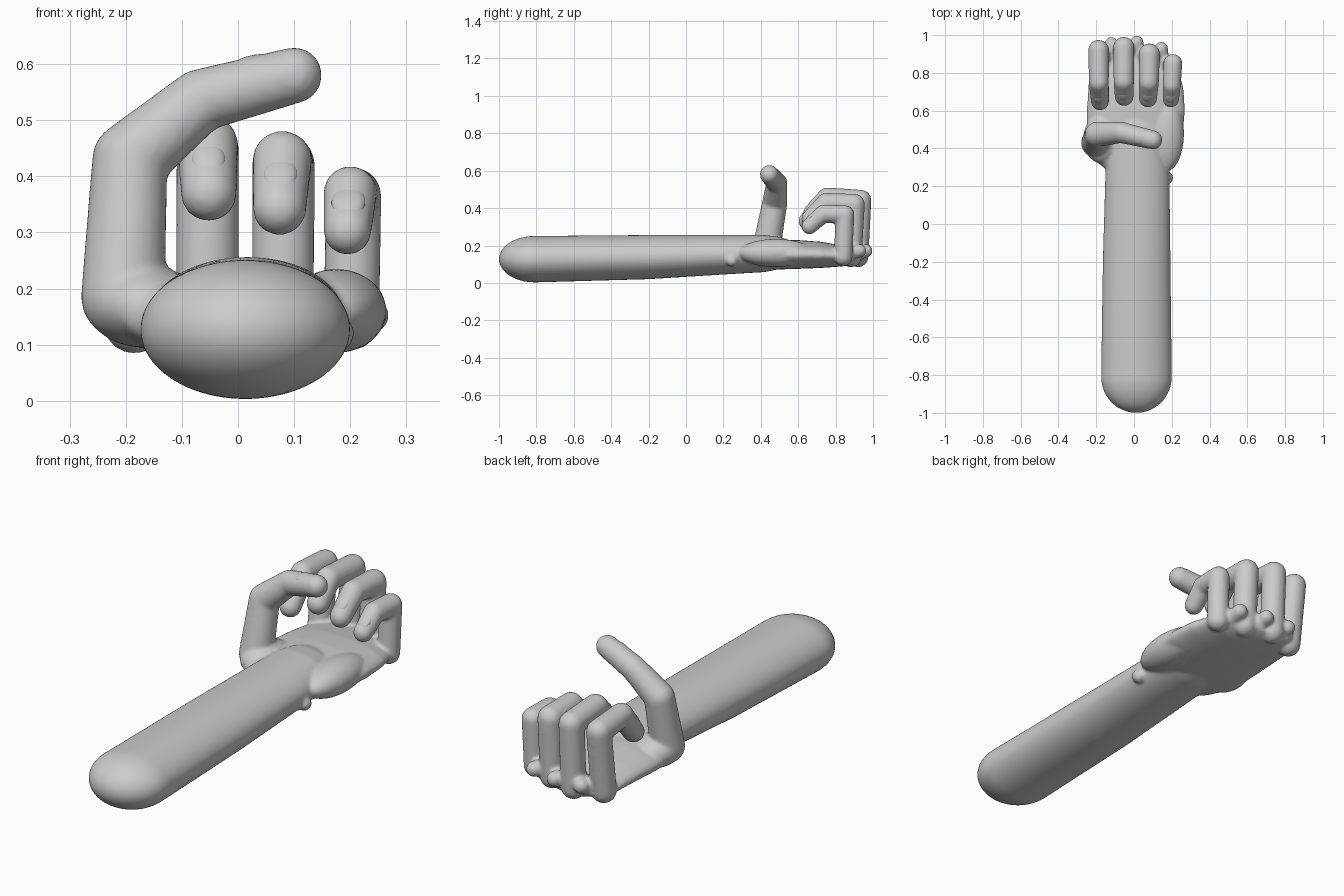
import bpy, bmesh, math
from mathutils import Vector, Matrix

if "Cube" in bpy.data.objects:
    bpy.data.objects.remove(bpy.data.objects["Cube"])

bm = bmesh.new()


def ball(c, r, target=None):
    """Ellipsoid at c; r is one radius or three."""
    r = (r, r, r) if isinstance(r, (int, float)) else r
    m = Matrix.Translation(c) @ Matrix.Diagonal((*r, 1))
    bmesh.ops.create_uvsphere(target or bm, u_segments=32, v_segments=16, radius=1, matrix=m)


def limb(points):
    """Round-jointed tube through (x, y, z, radius) points."""
    for p in points:
        ball(p[:3], p[3])
    for a, b in zip(points, points[1:]):
        va, vb = Vector(a[:3]), Vector(b[:3])
        d = vb - va
        m = Matrix.Translation((va + vb) / 2) @ d.to_track_quat('Z', 'Y').to_matrix().to_4x4()
        bmesh.ops.create_cone(bm, cap_ends=True, segments=32, radius1=a[3], radius2=b[3],
                              depth=d.length, matrix=m)


def loft(sections, n=64):
    """Closed body from elliptical sections (y, cx, cz, rx, rz)."""
    rings = []
    for y, cx, cz, rx, rz in sections:
        rings.append([bm.verts.new((cx + rx * math.cos(t * math.tau / n), y,
                                    cz + rz * math.sin(t * math.tau / n))) for t in range(n)])
    for a, b in zip(rings, rings[1:]):
        for i in range(n):
            j = (i + 1) % n
            bm.faces.new((a[i], a[j], b[j], b[i]))
    bm.faces.new(rings[0][::-1])
    bm.faces.new(rings[-1])


# Forearm with a domed elbow end
dome = [(-0.81 - 0.19 * math.cos(a), 0.013, 0.127, 0.187 * math.sin(a), 0.124 * math.sin(a))
        for a in [math.radians(d) for d in range(3, 90, 6)]]
loft(dome + [(-0.8, 0.013, 0.127, 0.187, 0.124), (-0.2, 0.014, 0.138, 0.179, 0.118),
             (0.25, 0.018, 0.152, 0.17, 0.104), (0.42, 0.015, 0.157, 0.16, 0.099),
             (0.5, 0.01, 0.16, 0.14, 0.086), (0.58, 0.0, 0.16, 0.09, 0.06)])

# Palm slab
loft([(0.27, 0.015, 0.15, 0.14, 0.07), (0.33, 0.0, 0.15, 0.2, 0.075), (0.4, 0.0, 0.15, 0.235, 0.078),
      (0.5, 0.005, 0.15, 0.255, 0.078), (0.6, 0.01, 0.152, 0.26, 0.077), (0.72, 0.01, 0.15, 0.252, 0.07),
      (0.82, 0.0, 0.145, 0.235, 0.058), (0.89, -0.03, 0.143, 0.19, 0.048), (0.94, -0.05, 0.143, 0.11, 0.035)])

# Heel pads and wrist bone
ball((0.175, 0.48, 0.16), (0.09, 0.2, 0.075))
ball((-0.17, 0.45, 0.17), (0.1, 0.13, 0.075))
ball((0.175, 0.245, 0.12), 0.033)

# Curled fingers: base, first joint, second joint, tip
fingers = [
    [(-0.185, 0.88, 0.14, 0.056), (-0.187, 0.92, 0.435, 0.055), (-0.186, 0.75, 0.448, 0.053), (-0.18, 0.65, 0.33, 0.048)],
    [(-0.055, 0.92, 0.14, 0.056), (-0.054, 0.935, 0.442, 0.056), (-0.054, 0.755, 0.456, 0.054), (-0.052, 0.675, 0.37, 0.05)],
    [(0.08, 0.885, 0.14, 0.055), (0.081, 0.9, 0.42, 0.056), (0.079, 0.75, 0.428, 0.053), (0.074, 0.665, 0.343, 0.048)],
    [(0.202, 0.84, 0.14, 0.05), (0.206, 0.85, 0.365, 0.05), (0.2, 0.735, 0.37, 0.048), (0.195, 0.66, 0.303, 0.043)],
]
for f in fingers:
    limb(f)

# Knuckle bumps between the fingers
for x, y in ((-0.12, 0.955), (0.015, 0.963), (0.145, 0.93)):
    limb([(x, y - 0.1, 0.15, 0.04), (x, y, 0.172, 0.035)])

# Thumb
thumb = [(-0.205, 0.43, 0.185, 0.075), (-0.193, 0.475, 0.43, 0.067), (-0.068, 0.485, 0.535, 0.056), (0.1, 0.445, 0.58, 0.05)]
limb(thumb)

# Fuse everything into one smooth skin
bmesh.ops.recalc_face_normals(bm, faces=bm.faces)
mesh = bpy.data.meshes.new("forearm_and_hand")
bm.to_mesh(mesh)
bm.free()
body = bpy.data.objects.new("forearm_and_hand", mesh)
bpy.context.collection.objects.link(body)
rem = body.modifiers.new("fuse", 'REMESH')
rem.mode = 'VOXEL'
rem.voxel_size = 0.008
rem.use_smooth_shade = True
sm = body.modifiers.new("soften", 'SMOOTH')
sm.factor = 0.5
sm.iterations = 6

# Fingernails, barely proud of the last segments
for name, f in zip(("index", "middle", "ring", "little", "thumb"), fingers + [thumb]):
    a, b = Vector(f[2][:3]), Vector(f[3][:3])
    axis = (b - a).normalized()
    up = Vector((0, -0.6, 0.8)) if name != "thumb" else Vector((0, -0.3, 1))
    up = (up - axis * up.dot(axis)).normalized()
    side = axis.cross(up)
    r = (f[2][3] + f[3][3]) / 2
    nb = bmesh.new()
    ball((0, 0, 0), (0.03, 0.042, 0.014), nb)
    rot = Matrix((side, axis, up)).transposed().to_4x4()
    nb.transform(Matrix.Translation(a.lerp(b, 0.6) + up * (r - 0.013)) @ rot)
    for face in nb.faces:
        face.smooth = True
    nm = bpy.data.meshes.new(name + "_nail")
    nb.to_mesh(nm)
    nb.free()
    bpy.context.collection.objects.link(bpy.data.objects.new(name + "_nail", nm))
